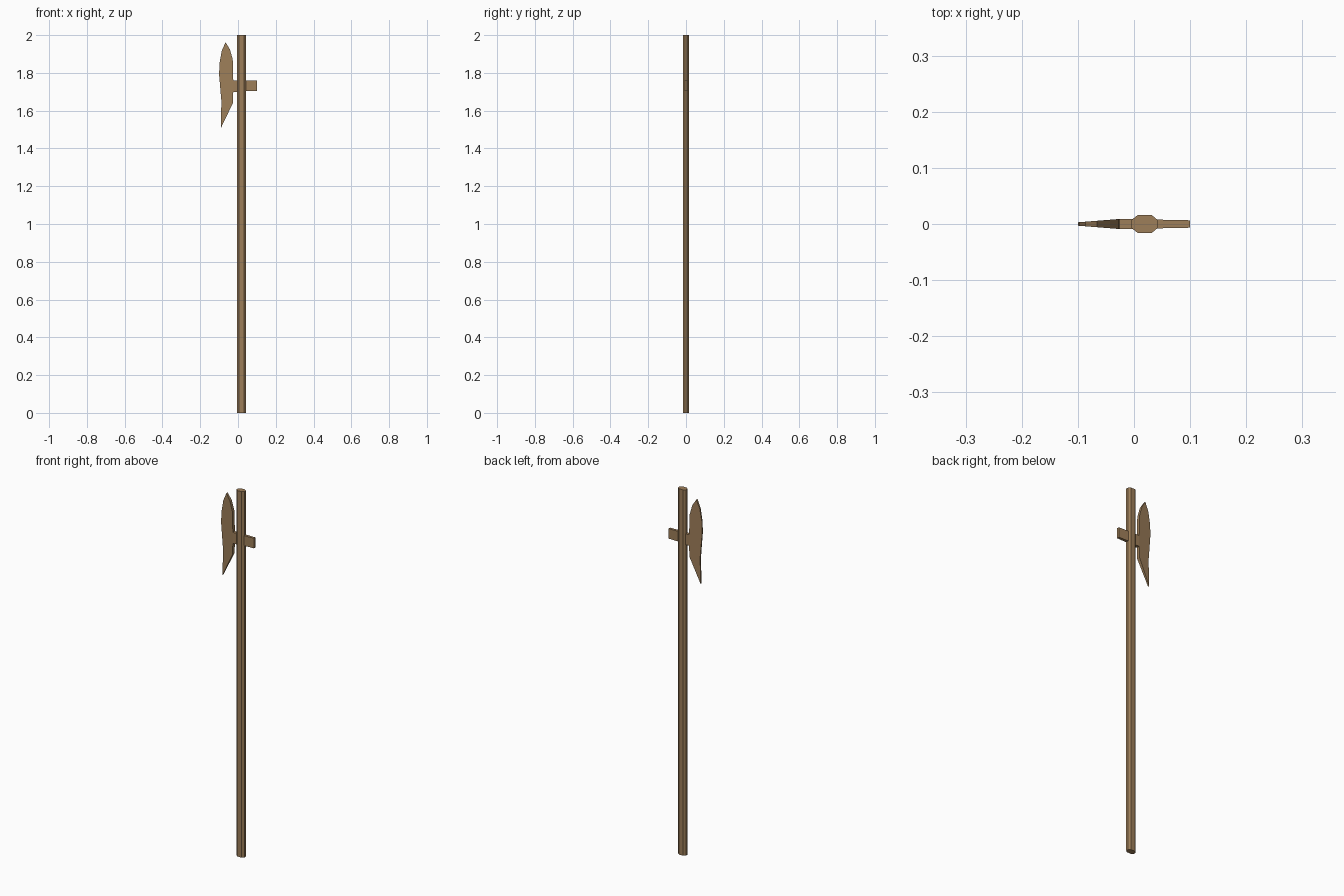
import bpy, bmesh

if "Cube" in bpy.data.objects:
    bpy.data.objects.remove(bpy.data.objects["Cube"])

wood = bpy.data.materials.new("warm_brown")
wood.diffuse_color = (0.34, 0.21, 0.10, 1)
wood.use_nodes = True
wood.node_tree.nodes["Principled BSDF"].inputs["Base Color"].default_value = wood.diffuse_color


def finish(name, bm):
    bmesh.ops.recalc_face_normals(bm, faces=bm.faces)
    me = bpy.data.meshes.new(name)
    bm.to_mesh(me)
    bm.free()
    me.materials.append(wood)
    ob = bpy.data.objects.new(name, me)
    bpy.context.collection.objects.link(ob)
    return ob


def loft(name, ring_a, ring_b):
    """Closed solid between two matching outlines."""
    bm = bmesh.new()
    a = [bm.verts.new(p) for p in ring_a]
    b = [bm.verts.new(p) for p in ring_b]
    bm.faces.new(a)
    bm.faces.new(b[::-1])
    n = len(a)
    for i in range(n):
        j = (i + 1) % n
        bm.faces.new((a[i], b[i], b[j], a[j]))
    return finish(name, bm)


def plate(name, outline, half):
    """Front outline (x, z) with half thickness given by x."""
    return loft(name, [(x, -half(x), z) for x, z in outline],
                [(x, half(x), z) for x, z in outline])


# Shaft: flattened octagon
cx, rx, ry, fx, fy = 0.019, 0.024, 0.016, 0.0125, 0.0065
octagon = [(fx, -ry), (rx, -fy), (rx, fy), (fx, ry),
           (-fx, ry), (-rx, fy), (-rx, -fy), (-fx, -ry)]
loft("shaft", [(cx + x, y, 0) for x, y in octagon],
     [(cx + x, y, 2) for x, y in octagon])

# Axe blade, thinning towards its cutting edge
blade = [(-0.066, 1.962), (-0.043, 1.925), (-0.028, 1.872), (-0.025, 1.76),
         (-0.025, 1.70), (-0.027, 1.64), (-0.091, 1.507), (-0.088, 1.65),
         (-0.094, 1.72), (-0.100, 1.79), (-0.098, 1.85), (-0.086, 1.917)]
plate("blade", blade, lambda x: 0.009 + (x + 0.025) * 0.08)

# Arm joining the blade to the shaft
arm = [(-0.025, 1.70), (0.01, 1.70), (0.01, 1.76), (-0.025, 1.76)]
plate("blade_arm", arm, lambda x: 0.0088)

# Square hammer stub on the other side
stub = [(0.03, 1.705), (0.10, 1.705), (0.10, 1.76), (0.03, 1.76)]
plate("hammer_stub", stub, lambda x: 0.008 - (x - 0.03) * 0.02)
